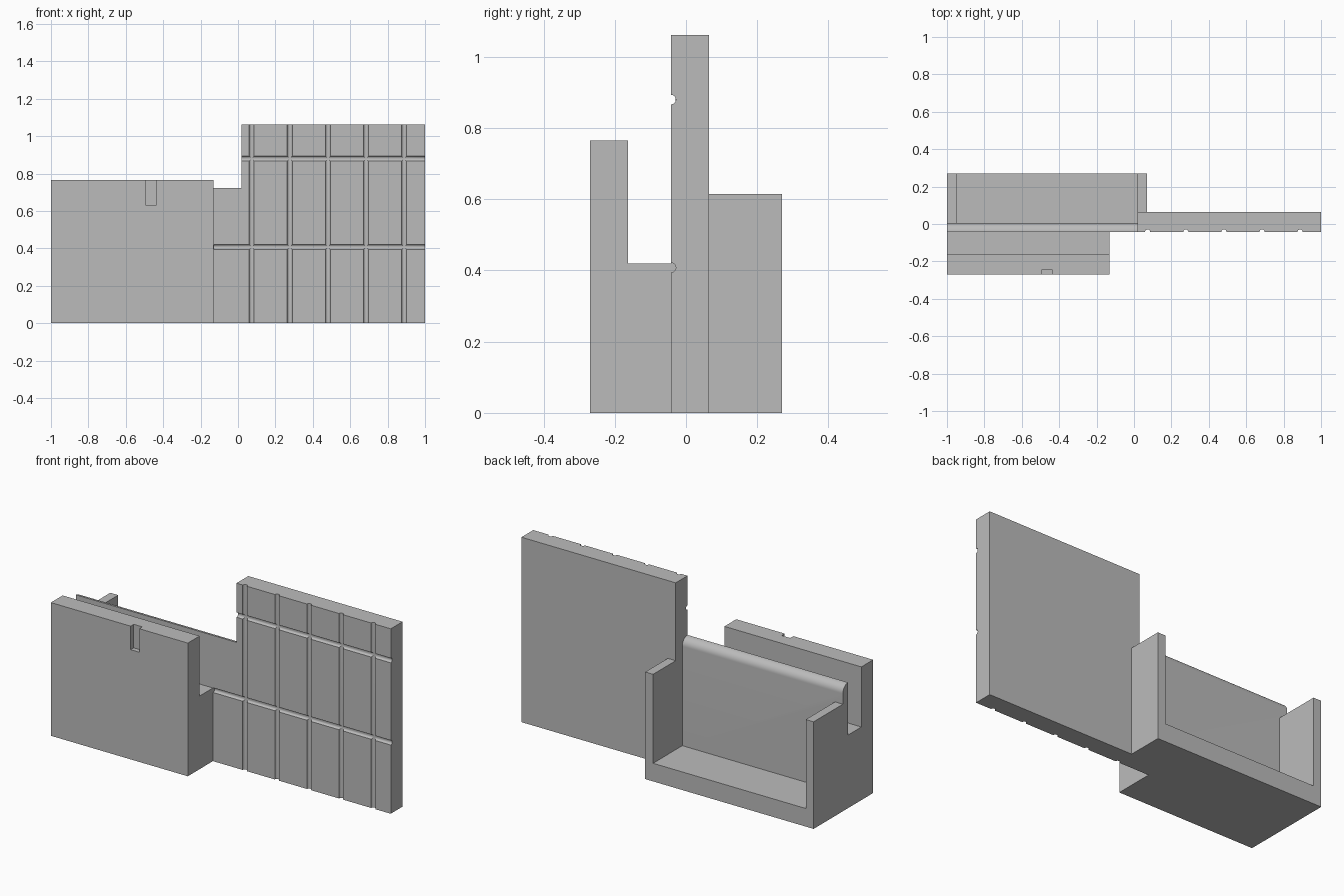
import bpy
import bmesh
import math
from mathutils import Vector, Matrix

default_cube = bpy.data.objects.get("Cube")
if default_cube:
    bpy.data.objects.remove(default_cube, do_unlink=True)

grey = bpy.data.materials.new("plain_grey")
grey.use_nodes = True
colour = (0.5, 0.5, 0.5, 1)
grey.diffuse_color = colour
grey.node_tree.nodes["Principled BSDF"].inputs["Base Color"].default_value = colour

FRONT, BACK = -0.042, 0.065      # faces of the tall panel
LEDGE_END = -0.13                # inner end of the front rest
PANEL_START, PANEL_TOP = 0.02, 1.062


def make_object(name, bm):
    bmesh.ops.recalc_face_normals(bm, faces=bm.faces)
    mesh = bpy.data.meshes.new(name)
    bm.to_mesh(mesh)
    bm.free()
    mesh.materials.append(grey)
    obj = bpy.data.objects.new(name, mesh)
    bpy.context.collection.objects.link(obj)
    return obj


def prism(name, profile, axis, start, end):
    """Extrude a profile along x (profile is y, z) or along y (profile is x, z)."""
    bm = bmesh.new()
    if axis == "x":
        points, push = [(start, a, b) for a, b in profile], Vector((end - start, 0, 0))
    else:
        points, push = [(a, start, b) for a, b in profile], Vector((0, end - start, 0))
    face = bm.faces.new([bm.verts.new(p) for p in points])
    moved = bmesh.ops.extrude_face_region(bm, geom=[face])["geom"]
    bmesh.ops.translate(bm, vec=push, verts=[v for v in moved if isinstance(v, bmesh.types.BMVert)])
    return make_object(name, bm)


def rect(a0, a1, b0, b1):
    return [(a0, b0), (a1, b0), (a1, b1), (a0, b1)]


def rod(name, start, end, radius=0.0135):
    start, end = Vector(start), Vector(end)
    bm = bmesh.new()
    turn = (end - start).to_track_quat("Z", "Y").to_matrix().to_4x4()
    bmesh.ops.create_cone(bm, cap_ends=True, segments=24, radius1=radius, radius2=radius,
                          depth=(end - start).length,
                          matrix=Matrix.Translation((start + end) / 2) @ turn)
    return make_object(name, bm)


def combine(target, other, operation):
    """Apply a boolean and discard the second object."""
    mod = target.modifiers.new("combine", "BOOLEAN")
    mod.operation, mod.solver, mod.object = operation, "EXACT", other
    bpy.context.view_layer.objects.active = target
    bpy.ops.object.modifier_apply(modifier=mod.name)
    bpy.data.objects.remove(other, do_unlink=True)


# Tall panel
body = prism("grooved_holder", rect(PANEL_START, 1, 0, PANEL_TOP), "y", FRONT, BACK)

# Lower wall with its back top edge rounded
wall_back, wall_top = 0.005, 0.722
r = wall_back - FRONT
arc = [(FRONT + r * math.cos(t), wall_top - r + r * math.sin(t))
       for t in (math.pi / 2 * i / 12 for i in range(13))]
wall = prism("low_wall", [(FRONT, 0), (wall_back, 0)] + arc, "x", -1, 0.05)

# Front rest: upright board and the slot floor behind it
rest = prism("front_rest", [(-0.27, 0), (-0.02, 0), (-0.02, 0.42), (-0.163, 0.42),
                            (-0.163, 0.765), (-0.27, 0.765)], "x", -1, LEDGE_END)

# Rear tray: floor with two end walls
tray = prism("rear_tray", [(-1, 0), (0.07, 0), (0.07, 0.615), (PANEL_START, 0.615),
                           (PANEL_START, 0.104), (-0.95, 0.104), (-0.95, 0.615),
                           (-1, 0.615)], "y", -0.02, 0.27)

for part in (wall, rest, tray):
    combine(body, part, "UNION")

# Round grooves across the front of the panel
for i in range(5):
    x = 0.073 + 0.2038 * i
    combine(body, rod("upright_groove", (x, FRONT, -0.1), (x, FRONT, 1.2)), "DIFFERENCE")
for z, x in ((0.88, -0.05), (0.408, LEDGE_END + 0.001)):
    combine(body, rod("level_groove", (x, FRONT, z), (1.1, FRONT, z)), "DIFFERENCE")

# Notch in the top of the front board
combine(body, prism("notch", rect(-0.493, -0.438, 0.63, 0.9), "y", -0.4, -0.242), "DIFFERENCE")

# Merge flat faces, then smooth only the round ones
bm = bmesh.new()
bm.from_mesh(body.data)
bmesh.ops.remove_doubles(bm, verts=bm.verts, dist=0.0002)
bmesh.ops.dissolve_limit(bm, angle_limit=math.radians(1), verts=bm.verts, edges=bm.edges)
bm.to_mesh(body.data)
bm.free()
bpy.ops.object.select_all(action="DESELECT")
body.select_set(True)
bpy.context.view_layer.objects.active = body
bpy.ops.object.shade_smooth_by_angle(angle=math.radians(30))
